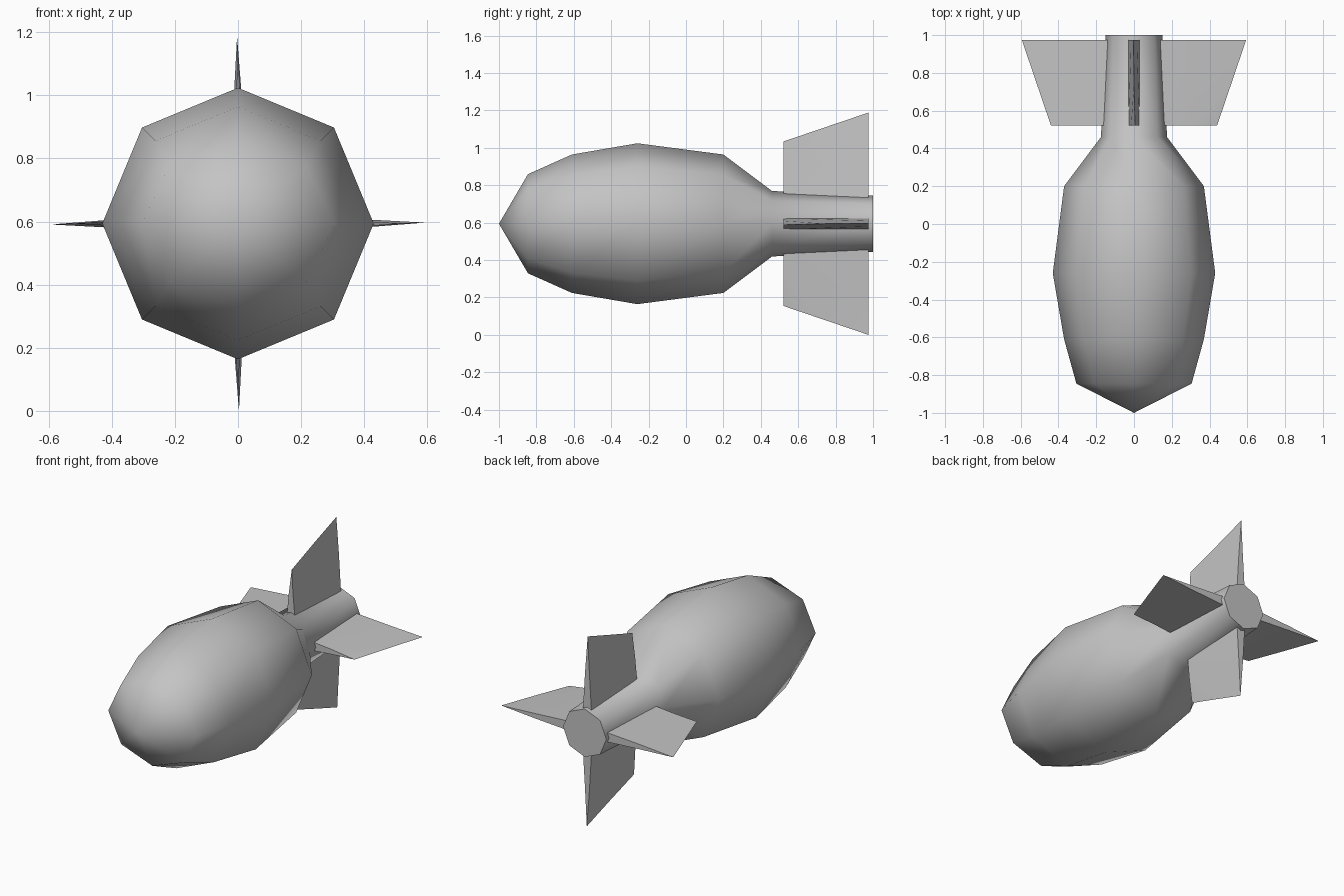
import bpy, bmesh, math
from mathutils import Matrix, Vector

cube = bpy.data.objects.get("Cube")
if cube:
    bpy.data.objects.remove(cube, do_unlink=True)

AXIS_Z = 0.594
SIDES = 8

grey = bpy.data.materials.new("plain grey")
grey.use_nodes = True
colour = (0.55, 0.55, 0.55, 1)
grey.diffuse_color = colour
grey.node_tree.nodes["Principled BSDF"].inputs["Base Color"].default_value = colour


def finish(bm, name, angle):
    """Turn a bmesh into a smooth-shaded grey object."""
    bmesh.ops.recalc_face_normals(bm, faces=bm.faces)
    mesh = bpy.data.meshes.new(name)
    bm.to_mesh(mesh)
    bm.free()
    mesh.materials.append(grey)
    obj = bpy.data.objects.new(name, mesh)
    bpy.context.collection.objects.link(obj)
    bpy.ops.object.select_all(action='DESELECT')
    obj.select_set(True)
    bpy.context.view_layer.objects.active = obj
    bpy.ops.object.shade_smooth_by_angle(angle=math.radians(angle))
    return obj


# Body: eight-sided shell lofted along y, as (y, half width, half height)
profile = [(-0.845, 0.305, 0.265), (-0.61, 0.37, 0.37), (-0.26, 0.43, 0.43),
           (0.2, 0.37, 0.37), (0.46, 0.175, 0.175), (1.0, 0.15, 0.15)]
bm = bmesh.new()
rings = []
for y, w, h in profile:
    ring = []
    for i in range(SIDES):
        a = 2 * math.pi * i / SIDES
        ring.append(bm.verts.new((w * math.cos(a), y, AXIS_Z + h * math.sin(a))))
    rings.append(ring)
nose = bm.verts.new((0, -1, AXIS_Z))
for i in range(SIDES):
    j = (i + 1) % SIDES
    bm.faces.new((nose, rings[0][i], rings[0][j]))
    for front, back in zip(rings, rings[1:]):
        bm.faces.new((front[i], back[i], back[j], front[j]))
bm.faces.new(rings[-1])
finish(bm, "body", 60)


# Fins: wedges with a knife edge that twists slightly from front to back
def make_fin(name, turn):
    front, back, root, half, twist = 0.522, 0.975, 0.12, 0.03, 0.006
    bm = bmesh.new()
    spin = Matrix.Rotation(turn, 4, 'Y')

    def vert(x, y, r):
        return bm.verts.new(spin @ Vector((x, y, r)) + Vector((0, 0, AXIS_Z)))

    def pair(x, y, r):
        return vert(x, y, r), vert(-x, y, r)

    root_f, root_b = pair(half, front, root), pair(half, back, root)
    mid_f, mid_b = pair(half / 2, front, 0.285), pair(half / 2, back, 0.365)
    tip_f = vert(twist, front, 0.44)
    tip_b = vert(-twist / 2, back, AXIS_Z)
    tip_m = vert(0, (front + back) / 2, 0.517)

    # Each side folds across a different outer corner
    bm.faces.new((mid_b[0], tip_b, tip_m))
    bm.faces.new((root_f[0], root_b[0], mid_b[0], mid_f[0]))
    bm.faces.new((mid_f[0], mid_b[0], tip_m))
    bm.faces.new((mid_f[0], tip_m, tip_f))
    bm.faces.new((mid_f[1], tip_m, tip_f))
    bm.faces.new((root_f[1], mid_f[1], mid_b[1], root_b[1]))
    bm.faces.new((mid_f[1], tip_m, mid_b[1]))
    bm.faces.new((mid_b[1], tip_m, tip_b))
    # End faces and the hidden root
    for low, mid, tip in ((root_f, mid_f, tip_f), (root_b, mid_b, tip_b)):
        bm.faces.new((low[0], mid[0], mid[1], low[1]))
        bm.faces.new((mid[0], tip, mid[1]))
    bm.faces.new((root_f[0], root_f[1], root_b[1], root_b[0]))
    finish(bm, name, 60)


for k, side in enumerate(("top", "left", "bottom", "right")):
    make_fin(side + "_fin", k * math.pi / 2)
